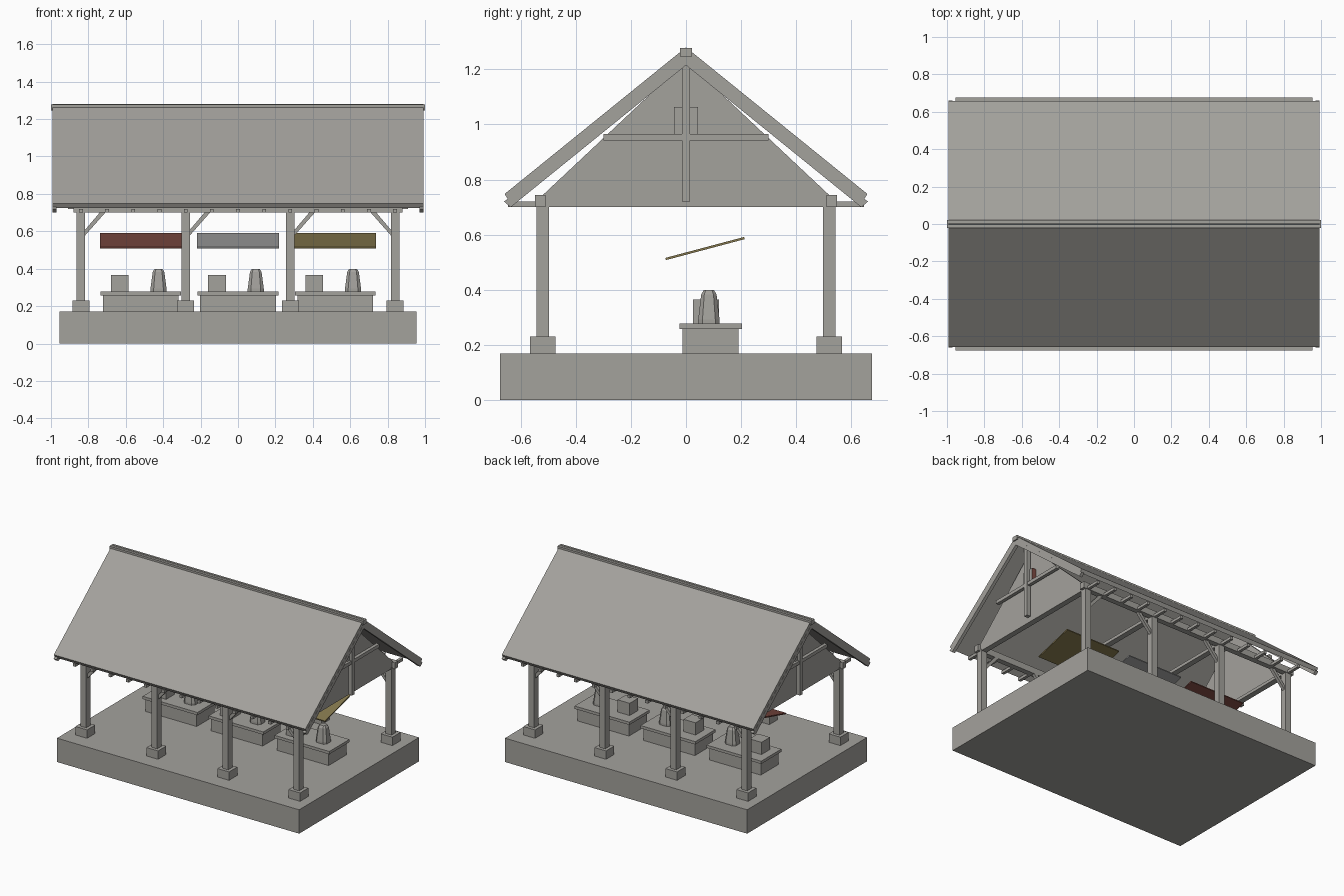
import bpy, bmesh, math
from mathutils import Matrix, Vector

if "Cube" in bpy.data.objects:
    bpy.data.objects.remove(bpy.data.objects["Cube"], do_unlink=True)


def material(name, rgb):
    m = bpy.data.materials.new(name)
    m.use_nodes = True
    m.diffuse_color = (*rgb, 1)
    m.node_tree.nodes["Principled BSDF"].inputs["Base Color"].default_value = (*rgb, 1)
    return m


STONE = material("warm grey", (0.37, 0.36, 0.335))
SILVER = material("neutral grey", (0.36, 0.36, 0.36))
RED = material("brick red", (0.21, 0.07, 0.055))
OLIVE = material("olive yellow", (0.23, 0.185, 0.075))


def finish(name, bm, *mats):
    bmesh.ops.recalc_face_normals(bm, faces=bm.faces)
    me = bpy.data.meshes.new(name)
    bm.to_mesh(me)
    bm.free()
    for m in mats or (STONE,):
        me.materials.append(m)
    ob = bpy.data.objects.new(name, me)
    bpy.context.scene.collection.objects.link(ob)
    return ob


def box(name, x, y, z, mat=STONE):
    """Box from (low, high) pairs."""
    bm = bmesh.new()
    size = [b - a for a, b in (x, y, z)]
    mid = Vector([(a + b) / 2 for a, b in (x, y, z)])
    bmesh.ops.create_cube(bm, size=1, matrix=Matrix.Translation(mid) @ Matrix.Diagonal((*size, 1)))
    return finish(name, bm, mat)


def around(c, w):
    return (c - w / 2, c + w / 2)


def prism(name, pts, span, axis="x", mat=STONE):
    """Extrude a (y, z) outline along x, or an (x, z) outline along y."""
    bm = bmesh.new()
    at = (lambda p, s: (s, *p)) if axis == "x" else (lambda p, s: (p[0], s, p[1]))
    face = bm.faces.new([bm.verts.new(at(p, span[0])) for p in pts])
    ext = bmesh.ops.extrude_face_region(bm, geom=[face])["geom"]
    shift = at((0, 0), span[1] - span[0])
    bmesh.ops.translate(bm, vec=shift, verts=[v for v in ext if isinstance(v, bmesh.types.BMVert)])
    return finish(name, bm, mat)


def bell(name, cx, cy, z0):
    """Tapered dispenser with chamfered corners and shoulders."""
    bm = bmesh.new()
    rings = []
    for half, z in ((0.043, 0), (0.043, 0.015), (0.031, 0.105), (0.021, 0.121)):
        c = half * 0.6
        outline = [(half, -c), (half, c), (c, half), (-c, half),
                   (-half, c), (-half, -c), (-c, -half), (c, -half)]
        rings.append([bm.verts.new((cx + u, cy + v * 0.9, z0 + z)) for u, v in outline])
    for low, high in zip(rings, rings[1:]):
        for i in range(8):
            j = (i + 1) % 8
            bm.faces.new((low[i], low[j], high[j], high[i]))
    bm.faces.new(rings[0])
    bm.faces.new(rings[-1])
    return finish(name, bm)


# Platform
box("platform", (-0.955, 0.955), (-0.675, 0.675), (0, 0.17))

# Posts with footings, corner braces, plates and outriggers on both long sides
POSTS = (-0.84, -0.28, 0.28, 0.84)
for side, s in (("front", -1), ("back", 1)):
    y = s * 0.52
    for x in POSTS:
        box(side + "_footing", around(x, 0.092), around(y, 0.092), (0.17, 0.23))
        box(side + "_post", around(x, 0.046), around(y, 0.046), (0.23, 0.71))
        d = -1 if x > 0.5 else 1
        brace = [(x + d * 0.02, 0.575), (x + d * 0.02, 0.605),
                 (x + d * 0.105, 0.705), (x + d * 0.135, 0.705)]
        prism(side + "_brace", brace, around(y, 0.022), "y")
    box(side + "_wall_plate", (-0.88, 0.88), around(s * 0.528, 0.038), (0.70, 0.745))
    for i in range(-6, 7):
        box(side + "_outrigger", around(i * 0.14, 0.02), sorted((s * 0.52, s * 0.645)), (0.70, 0.72))

# Tie beams across the hall
for x in POSTS:
    box("tie_beam", around(x, 0.04), (-0.53, 0.53), (0.70, 0.722))

# Roof slopes with barge boards under each end
for side, s in (("front", -1), ("back", 1)):
    slope = [(0, 1.28), (s * 0.658, 0.748), (s * 0.643, 0.724), (0, 1.247)]
    prism(side + "_roof", slope, (-0.992, 0.992))
    barge = [(0, 1.247), (s * 0.66, 0.72), (s * 0.636, 0.70), (0, 1.215)]
    for e in (-1, 1):
        prism(side + "_barge_board", barge, sorted((e * 0.97, e * 0.993)))
box("ridge_cap", (-1, 1), (-0.021, 0.021), (1.247, 1.277))

# Gable panels with king post, collar and mounting block
for e in (-1, 1):
    prism("gable_panel", [(-0.545, 0.72), (0.545, 0.72), (0, 1.232)], sorted((e * 0.84, e * 0.86)))
    box("king_post", around(e * 0.895, 0.03), (-0.014, 0.014), (0.72, 1.22))
    box("collar_beam", around(e * 0.893, 0.024), (-0.30, 0.30), (0.942, 0.966))
    block = box("mounting_block", sorted((e * 0.86, e * 0.89)), (-0.043, 0.043), (0.962, 1.063))
    if e > 0:
        block.data.materials.append(RED)
        for f in block.data.polygons:
            f.material_index = 1 if abs(f.normal.y) > 0.5 else 0

# Three stalls: counter, top, crate, dispenser and a tilted canopy
for colour, canopy, x in (("red", RED, -0.52), ("grey", SILVER, 0), ("yellow", OLIVE, 0.52)):
    box("counter", around(x, 0.406), (-0.012, 0.19), (0.17, 0.26))
    box("counter_top", around(x, 0.432), (-0.023, 0.204), (0.258, 0.278))
    box("crate", around(x - 0.112, 0.095), (0.025, 0.12), (0.278, 0.365))
    bell("dispenser", x + 0.095, 0.083, 0.278)
    prism(colour + "_canopy", [(-0.073, 0.508), (0.213, 0.584), (0.211, 0.592), (-0.075, 0.516)],
          around(x, 0.436), mat=canopy)
